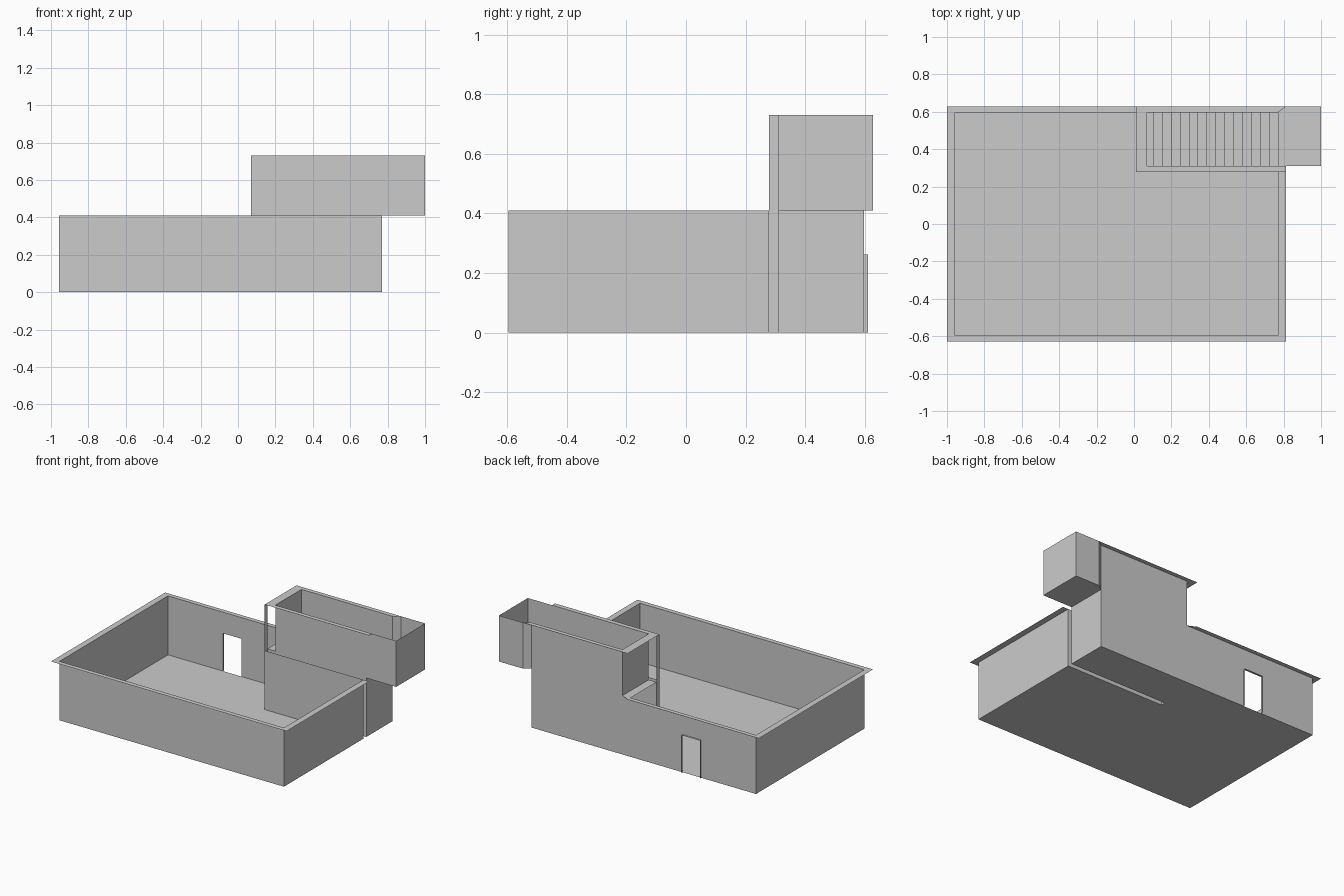
import bpy, bmesh

if "Cube" in bpy.data.objects:
    bpy.data.objects.remove(bpy.data.objects["Cube"])

# Key coordinates
X0, X1 = -0.957, 0.77        # room walls
Y0, Y1 = -0.595, 0.597
RX0, RX1 = -1.0, 0.813       # outer edge of the flat rim
RY0, RY1 = -0.628, 0.628
H, T, DH = 0.41, 0.73, 0.263 # lower wall, upper wall, door height
SX0, SX1 = 0.01, 0.07        # stair entrance thickness
SY0, SY1 = 0.278, 0.31       # stair side wall thickness
DX0, DX1, DY = -0.535, -0.392, 0.611


def make(name, polys):
    """Build one object out of thin polygons."""
    bm = bmesh.new()
    for p in polys:
        bm.faces.new([bm.verts.new(c) for c in p])
    bmesh.ops.remove_doubles(bm, verts=bm.verts, dist=1e-5)
    me = bpy.data.meshes.new(name)
    bm.to_mesh(me)
    bm.free()
    ob = bpy.data.objects.new(name, me)
    bpy.context.collection.objects.link(ob)
    return ob


def flat(z, *pts):
    return [(x, y, z) for x, y in pts]


def rect(x0, x1, y0, y1, z):
    return flat(z, (x0, y0), (x1, y0), (x1, y1), (x0, y1))


def wall(a, b, z0, z1):
    return [(*a, z0), (*b, z0), (*b, z1), (*a, z1)]


# Floor with the hollow slot under the stair side wall
make("floor", [
    rect(X0, X1, Y0, SY0, 0),
    rect(X0, SX0, SY0, Y1, 0),
    rect(SX0, X1, SY1, Y1, 0),
])

# Room walls, back wall split around the doorway
make("room_walls", [
    wall((X0, Y1), (X0, Y0), 0, H),
    wall((X0, Y0), (X1, Y0), 0, H),
    wall((X1, Y0), (X1, SY0), 0, H),
    wall((X1, SY1), (X1, Y1), 0, H),
    wall((DX0, Y1), (X0, Y1), 0, H),
    wall((DX1, Y1), (DX0, Y1), DH, H),
    wall((X1, Y1), (DX1, Y1), 0, H),
])

# Door reveal
make("door_frame", [
    wall((DX0, Y1), (DX0, DY), 0, DH),
    wall((DX1, DY), (DX1, Y1), 0, DH),
    rect(DX0, DX1, Y1, DY, DH),
])

# Flat mitred rim on the room walls
make("lower_rim", [
    flat(H, (RX0, RY0), (X0, Y0), (X0, Y1), (RX0, RY1)),
    flat(H, (RX0, RY0), (RX1, RY0), (X1, Y0), (X0, Y0)),
    flat(H, (RX1, RY0), (RX1, SY0), (X1, SY0), (X1, Y0)),
    flat(H, (X0, Y1), (SX1, Y1), (SX0, RY1), (RX0, RY1)),
])

# Hollow side wall of the stair, with its end cap and entrance ceiling
make("stair_side_wall", [
    wall((SX0, SY0), (X1, SY0), 0, H),
    wall((SX0, SY1), (X1, SY1), 0, H),
    wall((SX0, SY1), (SX0, SY0), 0, T),
    rect(SX0, SX1, SY1, Y1, H),
])

# Upper stairwell walls
make("stairwell_walls", [
    wall((SX1, SY1), (X1, SY1), H, T),
    wall((SX1, Y1), (SX1, SY1), H, T),
    wall((X1, Y1), (SX1, Y1), H, T),
])

# Flat rim on the stairwell
make("upper_rim", [
    flat(T, (SX0, SY0), (RX1, SY0), (RX1, SY1), (SX1, SY1)),
    flat(T, (SX0, SY0), (SX1, SY1), (SX1, Y1), (SX0, RY1)),
    flat(T, (SX0, RY1), (SX1, Y1), (X1, Y1), (RX1, RY1)),
])

# Overhanging landing, open on top
outline = [(X1, SY1), (1, SY1), (1, RY1), (RX1, RY1), (X1, Y1)]
make("landing", [flat(H, *outline)] +
     [wall(a, b, H, T) for a, b in zip(outline, outline[1:])])

# Stairs: 15 risers climbing to the landing
N = 15
x_start = 0.102
run, rise = (X1 - x_start) / (N - 1), H / N
steps = []
for i in range(N):
    x, z = x_start + i * run, i * rise
    steps.append(wall((x, SY1), (x, Y1), z, z + rise))
    if i < N - 1:
        steps.append(rect(x, x + run, SY1, Y1, z + rise))
make("stairs", steps)
